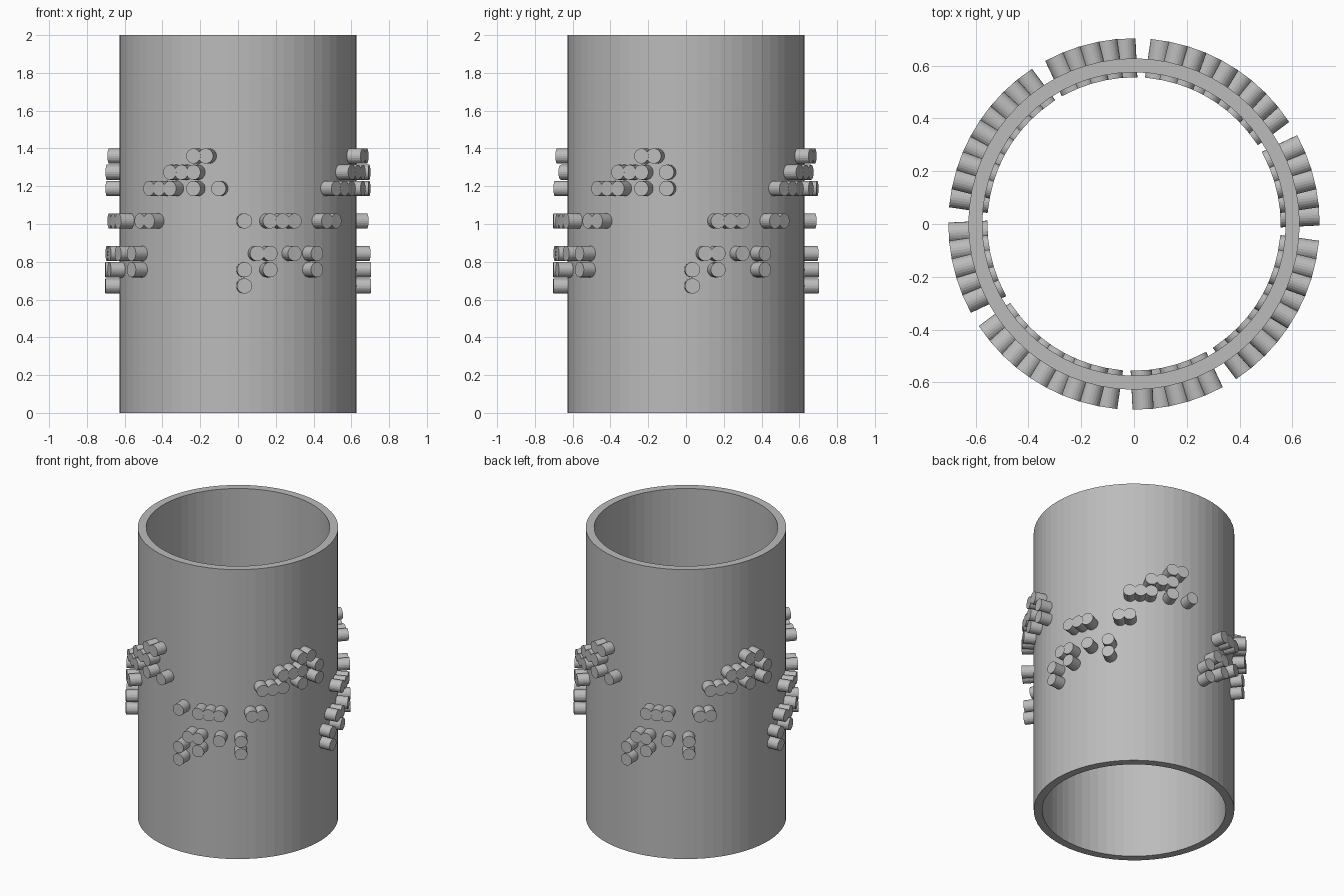
import bpy, bmesh, math
from mathutils import Matrix

if "Cube" in bpy.data.objects:
    bpy.data.objects.remove(bpy.data.objects["Cube"])

R_OUT, R_IN, HEIGHT = 0.628, 0.575, 2.0
PEG_R, PEG_IN, PEG_OUT = 0.04, 0.555, 0.703
STEP = math.radians(360 / 64)          # angle between peg columns
Z_MID, Z_STEP = 1.016, 0.086           # height of middle row, row spacing

grey = bpy.data.materials.new("light_grey")
grey.diffuse_color = (0.5, 0.5, 0.5, 1)
grey.use_nodes = True
grey.node_tree.nodes["Principled BSDF"].inputs["Base Color"].default_value = grey.diffuse_color


def finish(bm, name):
    bmesh.ops.recalc_face_normals(bm, faces=bm.faces)
    me = bpy.data.meshes.new(name)
    bm.to_mesh(me)
    bm.free()
    me.materials.append(grey)
    ob = bpy.data.objects.new(name, me)
    bpy.context.collection.objects.link(ob)
    return ob


# Open tube: rectangular wall profile swept around z
bm = bmesh.new()
n = 64
profile = [(R_OUT, 0), (R_OUT, HEIGHT), (R_IN, HEIGHT), (R_IN, 0)]
rings = [[bm.verts.new((r * math.cos(i * STEP), r * math.sin(i * STEP), z))
          for r, z in profile] for i in range(n)]
for i in range(n):
    a, b = rings[i], rings[(i + 1) % n]
    for j in range(4):
        k = (j + 1) % 4
        bm.faces.new((a[j], b[j], b[k], a[k]))
finish(bm, "tube")

# Peg pattern of one quarter turn: row offset -> columns
PATTERN = {
    4: [12, 13],
    3: [10, 11, 12],
    2: [8, 9, 10, 12, 14],
    0: [2, 3, 4, 7, 8],
    -2: [1, 2, 4, 6],
    -3: [0, 2, 6],
    -4: [0],
}
# Extra pegs found only in some quarters
EXTRA = {0: [(0, 0), (3, 14)], 2: [(3, 14)]}

for q in range(4):
    bm = bmesh.new()
    spots = [(row, c) for row, cols in PATTERN.items() for c in cols]
    for row, col in spots + EXTRA.get(q, []):
        ang = math.radians(-90) + (16 * q + col + 0.5) * STEP
        m = (Matrix.Translation((0, 0, Z_MID + row * Z_STEP))
             @ Matrix.Rotation(ang, 4, 'Z')
             @ Matrix.Translation(((PEG_IN + PEG_OUT) / 2, 0, 0))
             @ Matrix.Rotation(math.pi / 2, 4, 'Y'))
        bmesh.ops.create_cone(bm, cap_ends=True, segments=24, radius1=PEG_R,
                              radius2=PEG_R, depth=PEG_OUT - PEG_IN, matrix=m)
    finish(bm, f"pegs_quarter_{q + 1}")
